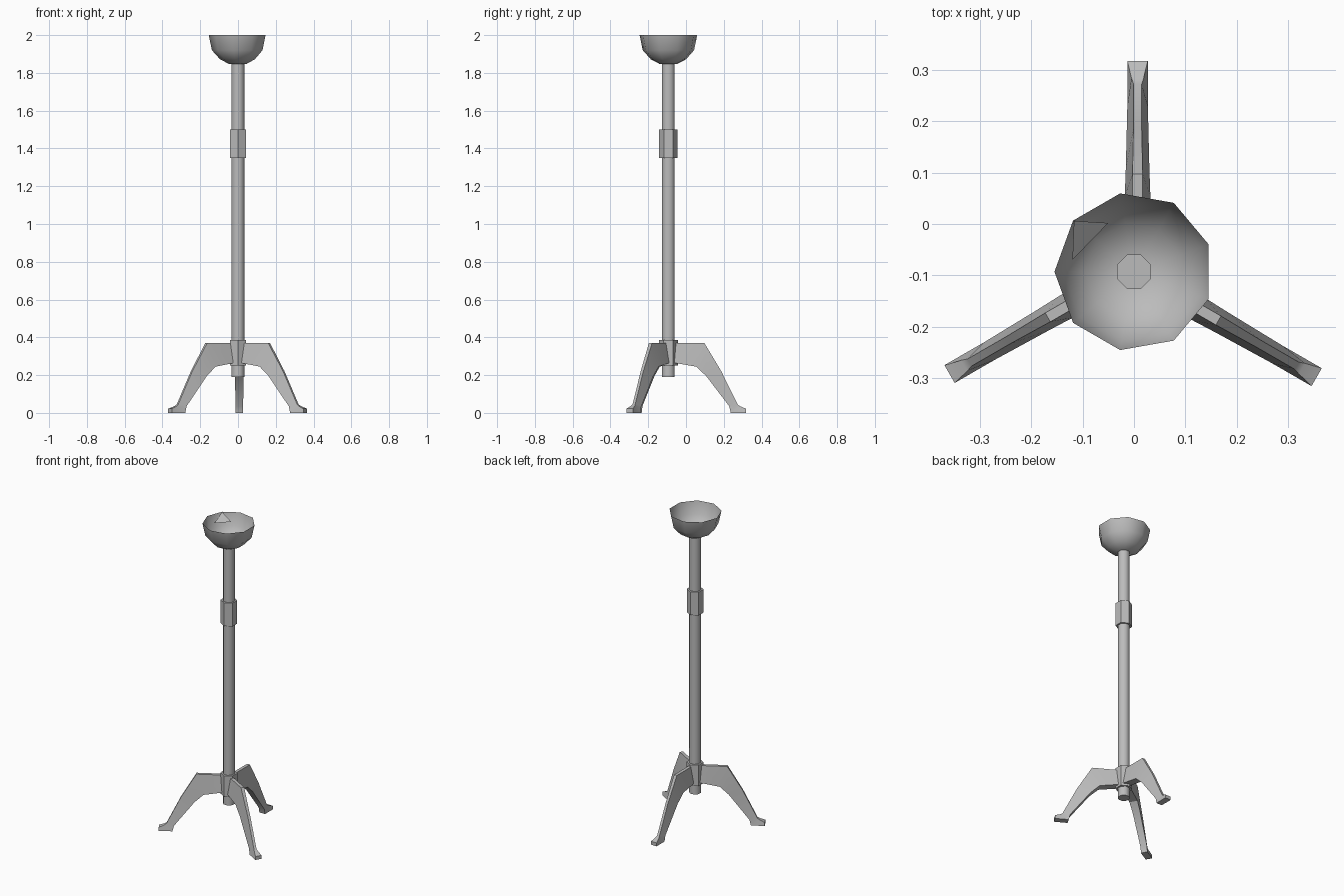
import bpy, bmesh, math
from mathutils import Matrix, Vector

if "Cube" in bpy.data.objects:
    bpy.data.objects.remove(bpy.data.objects["Cube"])

CY = -0.093  # stand axis sits slightly forward of the origin

grey = bpy.data.materials.new("grey metal")
grey.diffuse_color = (0.5, 0.5, 0.5, 1)
grey.use_nodes = True
grey.node_tree.nodes["Principled BSDF"].inputs["Base Color"].default_value = grey.diffuse_color


def finish(name, bm, angle=40):
    bmesh.ops.recalc_face_normals(bm, faces=bm.faces)
    mesh = bpy.data.meshes.new(name)
    bm.to_mesh(mesh)
    bm.free()
    mesh.materials.append(grey)
    ob = bpy.data.objects.new(name, mesh)
    bpy.context.collection.objects.link(ob)
    bpy.ops.object.select_all(action='DESELECT')
    ob.select_set(True)
    bpy.context.view_layer.objects.active = ob
    bpy.ops.object.shade_smooth_by_angle(angle=math.radians(angle))
    return ob


def ring(bm, r, z, sides, start):
    return [bm.verts.new((r * math.cos(a), CY + r * math.sin(a), z))
            for a in (math.radians(start) + math.tau * i / sides for i in range(sides))]


def turned(name, profile, sides, start=0, caps=(True, True), angle=40):
    """Stack of polygon rings around the stand axis."""
    bm = bmesh.new()
    rings = [ring(bm, r, z, sides, start) for r, z in profile]
    for a, b in zip(rings, rings[1:]):
        for i in range(sides):
            j = (i + 1) % sides
            bm.faces.new((a[i], a[j], b[j], b[i]))
    if caps[0]:
        bm.faces.new(rings[0])
    if caps[1]:
        bm.faces.new(rings[-1])
    return finish(name, bm, angle)


# Column, clamp collar and leg hub
turned("column", [(0.036, 0.19), (0.036, 1.85)], 8, 22.5, angle=50)
turned("collar", [(0.049, 1.35), (0.049, 1.50)], 6, 90)
turned("leg_hub", [(0.050, 0.25), (0.050, 0.385)], 6, 30)

# Open nine-sided bowl
turned("bowl", [(0.045, 1.846), (0.095, 1.872), (0.138, 1.92), (0.155, 2.0)],
       9, 20, caps=(True, False), angle=40)

# Folded flap inside the bowl rim
bm = bmesh.new()
bm.faces.new([bm.verts.new(p) for p in
              ((-0.117, 0.006, 1.998), (-0.120, -0.070, 1.955), (-0.050, 0.002, 1.955))])
finish("bowl_flap", bm)

# Leg stations: top (radius, z, half width), bottom (radius, z, half width)
STATIONS = [
    ((0.03, 0.37, 0.010), (0.03, 0.265, 0.025)),
    ((0.19, 0.37, 0.010), (0.147, 0.245, 0.025)),
    ((0.28, 0.22, 0.008), (0.20, 0.195, 0.023)),
    ((0.366, 0.045, 0.008), (0.322, 0.035, 0.020)),
    ((0.378, 0.036, 0.012), (0.330, 0.0, 0.020)),
    ((0.411, 0.022, 0.020), (0.411, 0.0, 0.020)),
]


def leg(name, degrees, offset):
    bm = bmesh.new()
    place = Matrix.Translation((0, CY, 0)) @ Matrix.Rotation(math.radians(degrees), 4, 'Z')
    loops = []
    for (tr, tz, tw), (br, bz, bw) in STATIONS:
        pts = ((tr, tw, tz), (tr, -tw, tz), (br, -bw, bz), (br, bw, bz))
        loops.append([bm.verts.new(place @ Vector((x, y - offset, z))) for x, y, z in pts])
    for a, b in zip(loops, loops[1:]):
        for i in range(4):
            j = (i + 1) % 4
            bm.faces.new((a[i], a[j], b[j], b[i]))
    bm.faces.new(loops[0])
    bm.faces.new(loops[-1])
    finish(name, bm, 30)


leg("back_leg", 90, 0.007)
leg("left_leg", 210, 0.007)
leg("right_leg", 330, 0.0)
